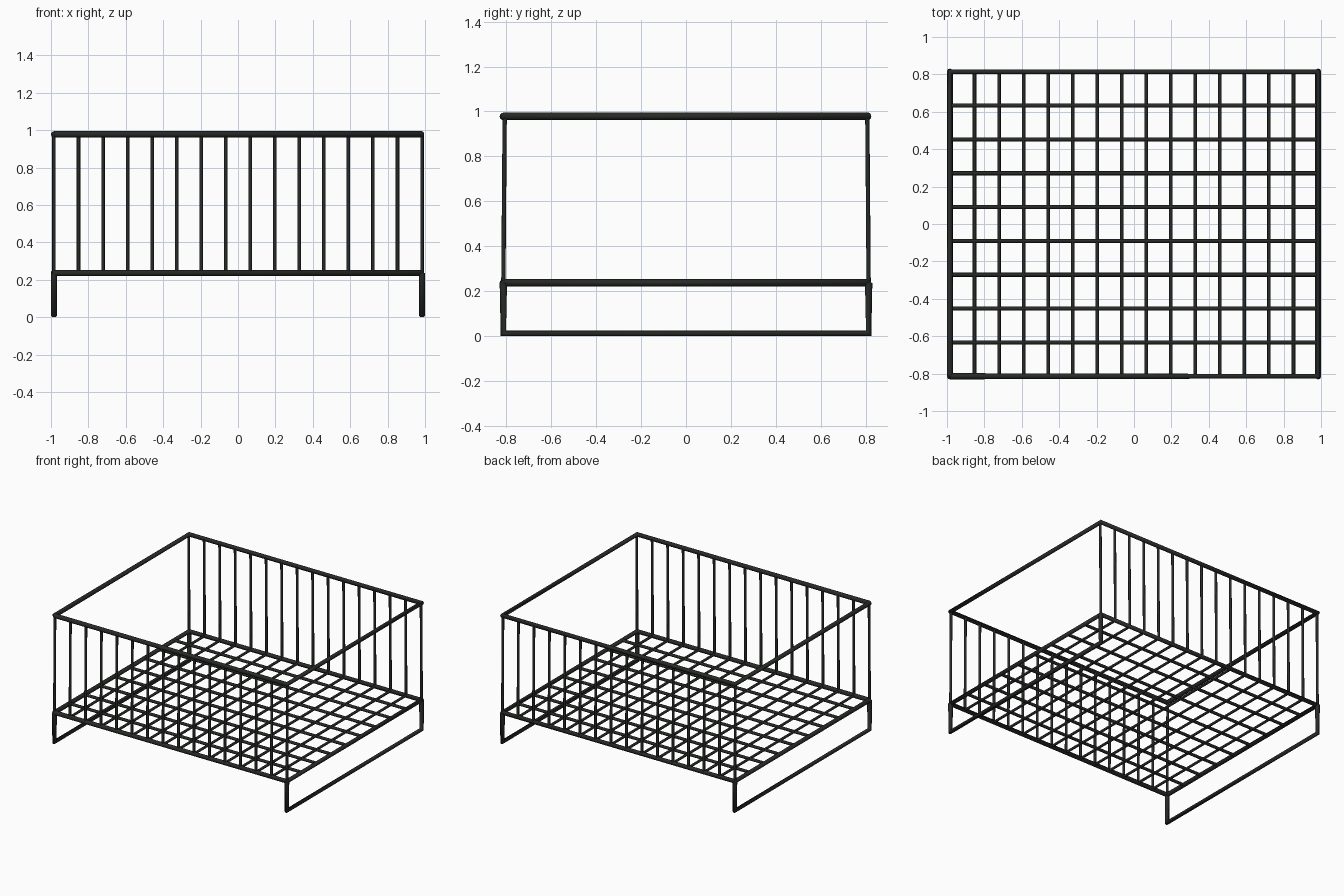
import bpy

if "Cube" in bpy.data.objects:
    bpy.data.objects.remove(bpy.data.objects["Cube"])

X, Y = 0.984, 0.814          # half sizes to tube centres
TOP, BASE, FOOT = 0.978, 0.236, 0.0115
TUBE, ROD = 0.0165, 0.0095   # radii

metal = bpy.data.materials.new("black_metal")
metal.diffuse_color = (0.020, 0.023, 0.020, 1)
metal.use_nodes = True
metal.node_tree.nodes["Principled BSDF"].inputs["Base Color"].default_value = metal.diffuse_color


def wire(name, paths, radius):
    """Round tube swept along one or more polylines."""
    cu = bpy.data.curves.new(name, 'CURVE')
    cu.dimensions = '3D'
    cu.bevel_depth = radius
    cu.bevel_resolution = 4
    cu.use_fill_caps = True
    for pts in paths:
        sp = cu.splines.new('POLY')
        sp.points.add(len(pts) - 1)
        for p, co in zip(sp.points, pts):
            p.co = (*co, 1)
        sp.use_smooth = True
    cu.materials.append(metal)
    ob = bpy.data.objects.new(name, cu)
    bpy.context.collection.objects.link(ob)
    return ob


def ring(z):
    return [(-X, -Y, z), (X, -Y, z), (X, Y, z), (-X, Y, z), (-X, -Y, z)]


# Thick rectangular frames at the rim and the floor
wire("top_rail", [ring(TOP)], TUBE)
wire("base_frame", [ring(BASE)], TUBE)

# U-shaped runner legs at each end
for side, x in (("left", -X), ("right", X)):
    wire(side + "_runner_leg",
         [[(x, -Y, BASE), (x, -Y, FOOT), (x, Y, FOOT), (x, Y, BASE)]], TUBE)

# Upright rods front and back, and short floor rods
xs = [-X + 2 * X * i / 15 for i in range(16)]
for side, s in (("front", -1), ("back", 1)):
    wire(side + "_uprights",
         [[(x, s * (Y - 0.006), TOP), (x, s * Y, BASE)] for x in xs], ROD)
wire("short_floor_rods", [[(x, -Y, BASE), (x, Y, BASE)] for x in xs], ROD)

# Long floor rods
ys = [-Y + 2 * Y * i / 9 for i in range(1, 9)]
wire("long_floor_rods", [[(-X, y, BASE), (X, y, BASE)] for y in ys], 0.011)
